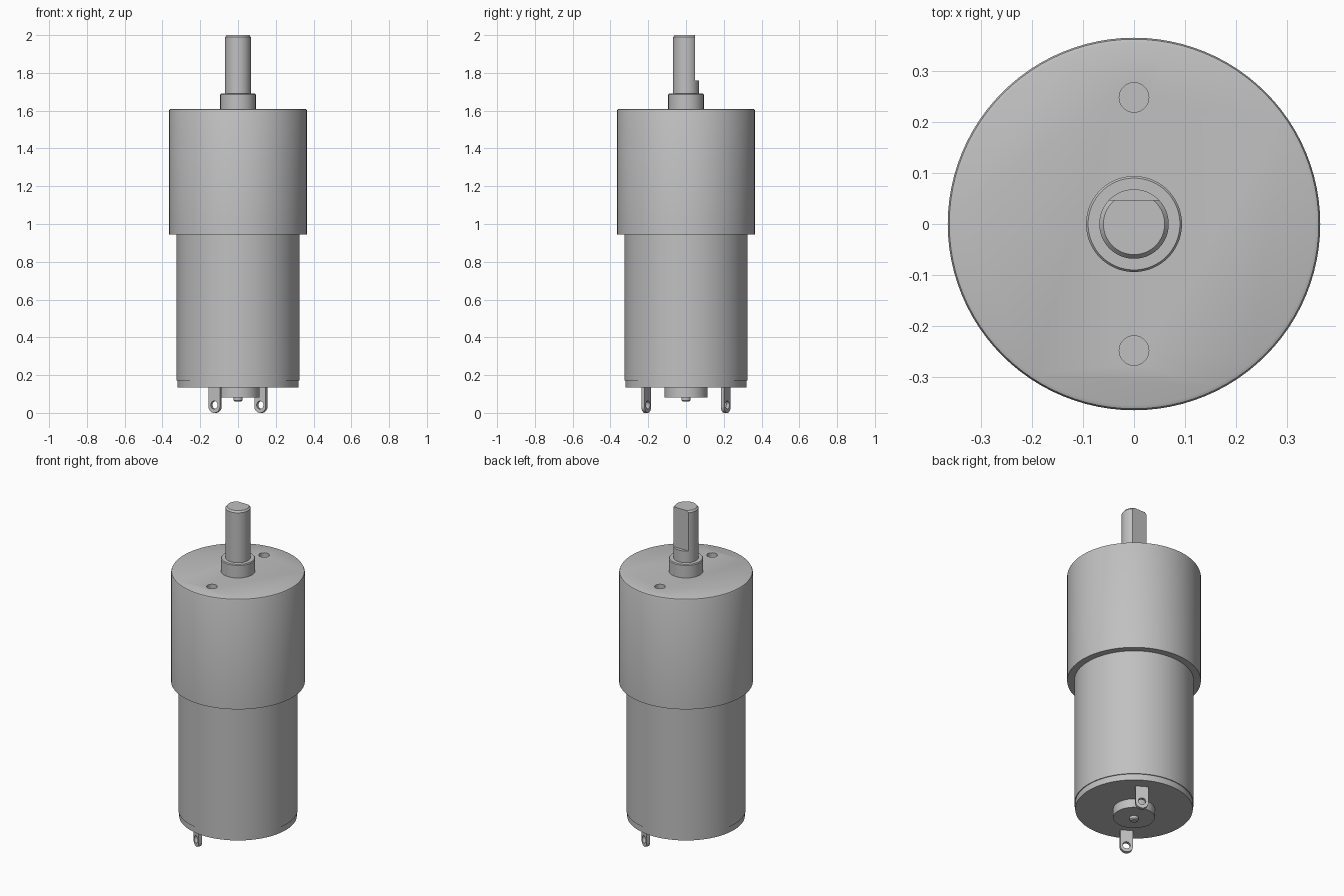
import bpy, bmesh, math
from mathutils import Vector

cube = bpy.data.objects.get("Cube")
if cube:
    bpy.data.objects.remove(cube, do_unlink=True)

# Single brushed metal colour
metal = bpy.data.materials.new("grey_metal")
metal.use_nodes = True
colour = (0.53, 0.53, 0.53, 1)
metal.diffuse_color = colour
for node in metal.node_tree.nodes:
    if node.type == 'BSDF_PRINCIPLED':
        node.inputs["Base Color"].default_value = colour


def activate(obj):
    bpy.ops.object.select_all(action='DESELECT')
    obj.select_set(True)
    bpy.context.view_layer.objects.active = obj


def finish(obj):
    obj.data.materials.clear()
    obj.data.materials.append(metal)
    activate(obj)
    bpy.ops.object.shade_smooth_by_angle(angle=math.radians(30))


def add_mesh(name, bm):
    bmesh.ops.recalc_face_normals(bm, faces=bm.faces)
    mesh = bpy.data.meshes.new(name)
    bm.to_mesh(mesh)
    bm.free()
    obj = bpy.data.objects.new(name, mesh)
    bpy.context.collection.objects.link(obj)
    return obj


def turned(name, profile, sides=96, centre=(0, 0)):
    """Solid of revolution from (radius, height) pairs, bottom to top."""
    bm = bmesh.new()
    rings = []
    for r, z in profile:
        angles = [math.tau * i / sides for i in range(sides)]
        rings.append([bm.verts.new((centre[0] + r * math.cos(a),
                                    centre[1] + r * math.sin(a), z)) for a in angles])
    for low, high in zip(rings, rings[1:]):
        for i in range(sides):
            j = (i + 1) % sides
            bm.faces.new((low[i], low[j], high[j], high[i]))
    bm.faces.new(rings[0])
    bm.faces.new(rings[-1])
    return add_mesh(name, bm)


def box(name, low, high):
    bm = bmesh.new()
    bmesh.ops.create_cube(bm, size=1)
    low, high = Vector(low), Vector(high)
    for v in bm.verts:
        v.co = (low + high) / 2 + v.co * (high - low)
    return add_mesh(name, bm)


def cut(obj, cutter):
    cutter.hide_render = True
    mod = obj.modifiers.new("cut", 'BOOLEAN')
    mod.operation = 'DIFFERENCE'
    mod.solver = 'EXACT'
    mod.object = cutter
    activate(obj)
    bpy.ops.object.modifier_apply(modifier=mod.name)
    bpy.data.objects.remove(cutter, do_unlink=True)


# Motor can, with a slightly narrower rim at the base
finish(turned("motor_can", [(0.321, 0.135), (0.321, 0.172), (0.326, 0.172), (0.326, 0.95)]))

# Gearbox housing with softened top edge and two mounting holes
gearbox = turned("gearbox", [(0.365, 0.945), (0.365, 1.6), (0.362, 1.607), (0.355, 1.61)])
for y in (-0.248, 0.248):
    cut(gearbox, turned("hole_cutter", [(0.029, 1.5), (0.029, 1.7)], 32, (0, y)))
finish(gearbox)

# Collar around the output shaft
finish(turned("shaft_collar", [(0.094, 1.6), (0.094, 1.685), (0.09, 1.69)], 64))

# Output shaft with a D-shaped flat on the back
shaft = turned("output_shaft", [(0.068, 1.65), (0.068, 1.99), (0.06, 2.0)], 64)
cut(shaft, box("flat_cutter", (-0.2, 0.047, 1.76), (0.2, 0.2, 2.1)))
finish(shaft)

# Rear bearing boss and the tip of the motor spindle
finish(turned("rear_boss", [(0.114, 0.082), (0.114, 0.14)], 64))
finish(turned("spindle_tip", [(0.017, 0.06), (0.024, 0.066), (0.024, 0.09)], 32))


def outline(curve, points):
    spline = curve.splines.new('POLY')
    spline.points.add(len(points) - 1)
    for p, (x, y) in zip(spline.points, points):
        p.co = (x, y, 0, 1)
    spline.use_cyclic_u = True


def arc(radius, y, start, end, steps):
    angles = [start + (end - start) * i / steps for i in range(steps + 1)]
    return [(radius * math.cos(a), y + radius * math.sin(a)) for a in angles]


# Two solder terminals: round-ended tabs with an eyelet
for name, angle in (("terminal_front", 240), ("terminal_back", 60)):
    curve = bpy.data.curves.new(name, 'CURVE')
    curve.dimensions = '2D'
    curve.fill_mode = 'BOTH'
    curve.extrude = 0.01
    outline(curve, [(0.035, 0.14), (-0.035, 0.14)] + arc(0.035, 0.035, math.pi, math.tau, 20))
    outline(curve, arc(0.021, 0.042, 0, math.tau, 24)[:-1])
    tab = bpy.data.objects.new(name, curve)
    bpy.context.collection.objects.link(tab)
    a = math.radians(angle)
    tab.location = (0.243 * math.cos(a), 0.243 * math.sin(a), 0)
    tab.rotation_euler = (math.pi / 2, 0, a + math.pi / 2)
    activate(tab)
    bpy.ops.object.convert(target='MESH')
    finish(bpy.context.view_layer.objects.active)
